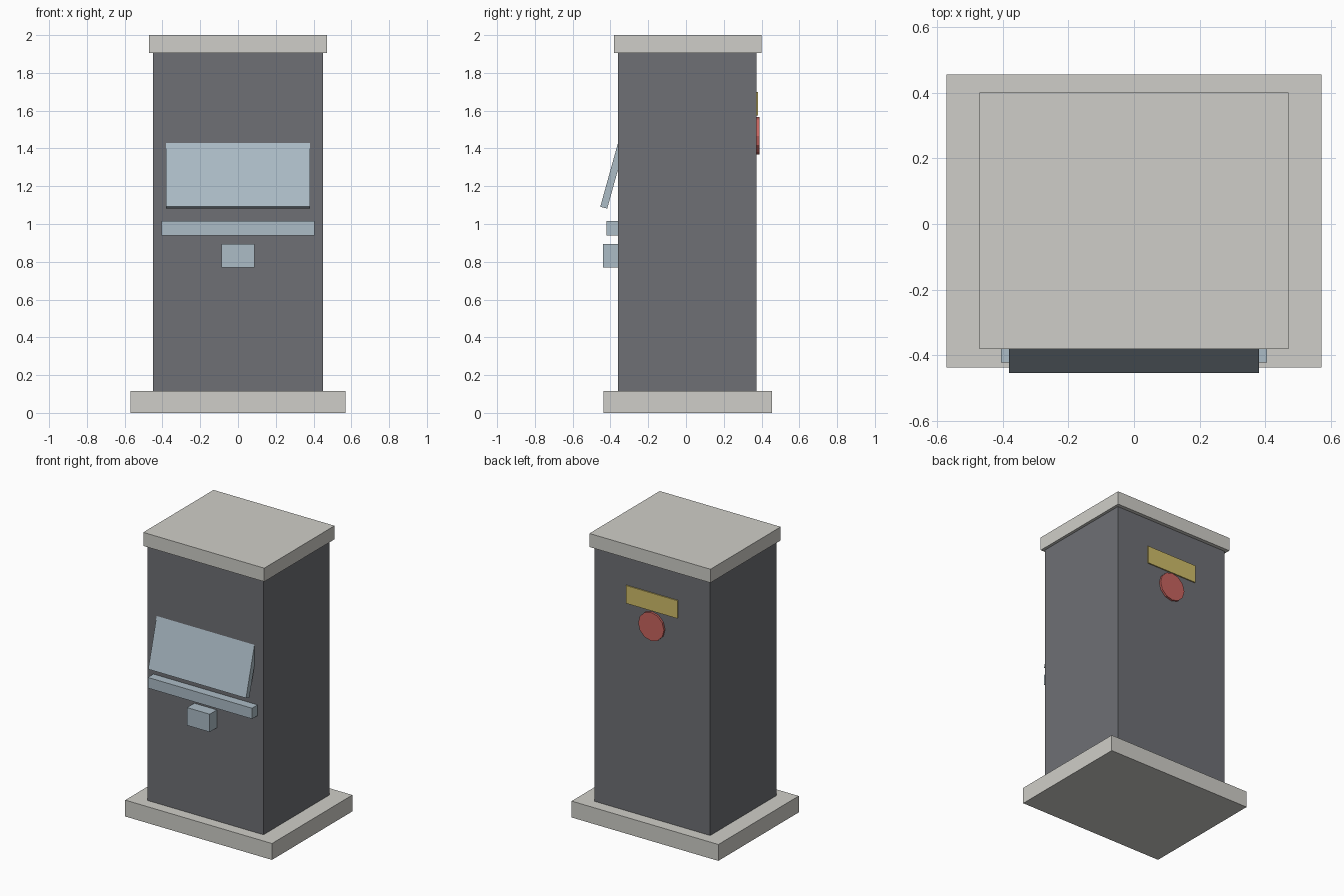
import bpy
import math

if "Cube" in bpy.data.objects:
    bpy.data.objects.remove(bpy.data.objects["Cube"], do_unlink=True)


def make_material(name, rgb):
    """Flat material from 0-255 screen values, converted to linear."""
    lin = [((c / 255 + 0.055) / 1.055) ** 2.4 for c in rgb]
    mat = bpy.data.materials.new(name)
    mat.use_nodes = True
    mat.diffuse_color = (*lin, 1)
    mat.node_tree.nodes["Principled BSDF"].inputs["Base Color"].default_value = (*lin, 1)
    return mat


stone = make_material("pale stone", (207, 206, 200))
charcoal = make_material("charcoal", (110, 112, 117))
steel = make_material("blue grey steel", (172, 188, 198))
brass = make_material("brass yellow", (208, 189, 106))
red = make_material("muted red", (200, 100, 95))


def finish(name, mat):
    obj = bpy.context.object
    obj.name = obj.data.name = name
    obj.data.materials.append(mat)
    return obj


def box(name, mat, half_width, y, z, tilt=0):
    """Box centred on x = 0, spanning the given y and z ranges before tilting."""
    bpy.ops.mesh.primitive_cube_add(size=1, location=(0, sum(y) / 2, sum(z) / 2))
    obj = bpy.context.object
    obj.scale = (2 * half_width, y[1] - y[0], z[1] - z[0])
    bpy.ops.object.transform_apply(location=False, rotation=False, scale=True)
    obj.rotation_euler.x = tilt
    return finish(name, mat)


# Main pillar with plinth and cap
box("base_plinth", stone, 0.57, (-0.437, 0.455), (0, 0.115))
box("cabinet_body", charcoal, 0.45, (-0.36, 0.374), (0.115, 1.905))
box("top_cap", stone, 0.47, (-0.38, 0.40), (1.905, 2))

# Front: sloping screen panel, shelf and small box
box("sloping_panel", steel, 0.38, (-0.407, -0.369), (1.08, 1.435), math.radians(-15.5))
box("front_shelf", steel, 0.405, (-0.422, -0.35), (0.94, 1.015))
box("front_box", steel, 0.088, (-0.44, -0.35), (0.77, 0.895))

# Back: plate and round disc
box("back_plate", brass, 0.2, (0.37, 0.382), (1.575, 1.7))
bpy.ops.mesh.primitive_cylinder_add(vertices=12, radius=0.1, depth=0.018,
                                    location=(0, 0.379, 1.467),
                                    rotation=(math.pi / 2, 0, 0))
finish("back_disc", red)
